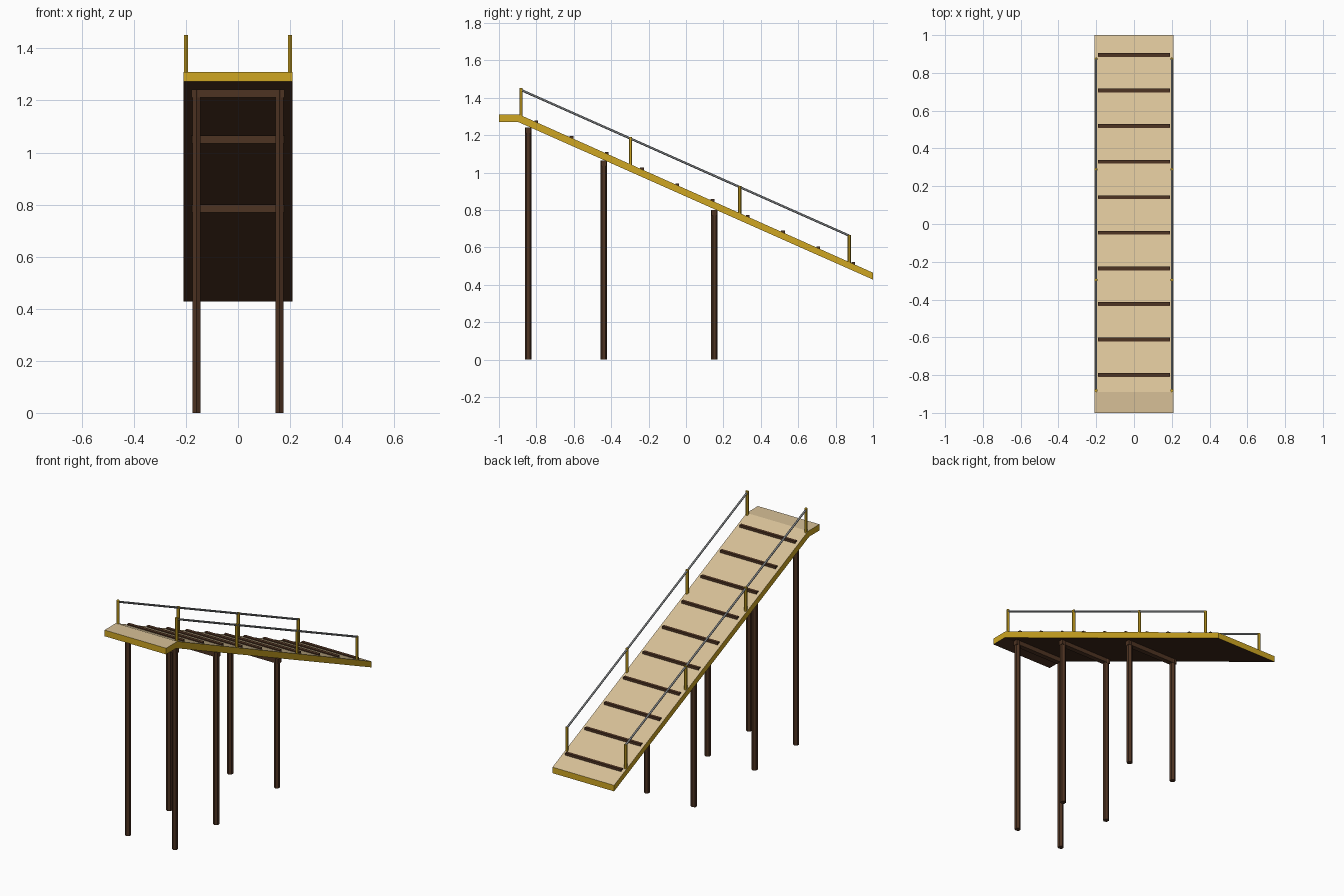
import bpy, bmesh, math
from mathutils import Vector

if "Cube" in bpy.data.objects:
    bpy.data.objects.remove(bpy.data.objects["Cube"])


def mat(name, c):
    m = bpy.data.materials.new(name)
    m.diffuse_color = (*c, 1)
    m.use_nodes = True
    m.node_tree.nodes["Principled BSDF"].inputs["Base Color"].default_value = m.diffuse_color
    return m


TAN = mat("tan planks", (0.68, 0.53, 0.31))
YELLOW = mat("yellow paint", (0.62, 0.38, 0.016))
BROWN = mat("dark brown wood", (0.075, 0.033, 0.016))
GREY = mat("grey metal", (0.36, 0.38, 0.39))


def finish(name, bm, mats):
    bmesh.ops.recalc_face_normals(bm, faces=bm.faces)
    me = bpy.data.meshes.new(name)
    bm.to_mesh(me)
    bm.free()
    for m in mats:
        me.materials.append(m)
    ob = bpy.data.objects.new(name, me)
    bpy.context.collection.objects.link(ob)
    return ob


def box(name, loc, size, m):
    bm = bmesh.new()
    bmesh.ops.create_cube(bm, size=1)
    for v in bm.verts:
        v.co = Vector(a * b for a, b in zip(v.co, size)) + Vector(loc)
    return finish(name, bm, [m])


def rod(name, a, b, r, m):
    """Six-sided rod from a to b, corners facing along y when upright."""
    a, b = Vector(a), Vector(b)
    d = (b - a).normalized()
    side = Vector((1, 0, 0))
    up = d.cross(side)
    bm = bmesh.new()
    rings = []
    for p in (a, b):
        rings.append([bm.verts.new(p + r * (math.sin(t) * side + math.cos(t) * up))
                      for t in (i * math.pi / 3 for i in range(6))])
    for i in range(6):
        j = (i + 1) % 6
        bm.faces.new((rings[0][i], rings[0][j], rings[1][j], rings[1][i]))
    bm.faces.new(rings[0])
    bm.faces.new(rings[1])
    return finish(name, bm, [m])


def deck_z(y):
    return 1.31 - max(0, y + 0.89) * 0.447


# sloping deck with short flat landing: tan top, yellow edges, brown underside
profile = [(-1, 1.31), (-0.89, 1.31), (1, 0.465), (1, 0.428), (-0.9, 1.272), (-1, 1.272)]
bm = bmesh.new()
L, R = [[bm.verts.new((x, y, z)) for y, z in profile] for x in (-0.21, 0.21)]
bm.faces.new(L)
bm.faces.new(R)
for i in range(6):
    j = (i + 1) % 6
    bm.faces.new((L[i], L[j], R[j], R[i]))
bmesh.ops.recalc_face_normals(bm, faces=bm.faces)
for f in bm.faces:
    f.material_index = 0 if f.normal.z > 0.5 else 2 if f.normal.z < -0.5 else 1
finish("ramp_deck", bm, [TAN, YELLOW, BROWN])

# foot slats across the ramp
for i in range(10):
    y = -0.80 + i * 0.1883
    box(f"foot_slat_{i}", (0, y, deck_z(y)), (0.38, 0.02, 0.02), BROWN)

# leg pairs with cross beams
for i, (y, top) in enumerate([(-0.843, 1.242), (-0.44, 1.065), (0.152, 0.80)]):
    for s in (-1, 1):
        rod(f"leg_{i}_{s}", (s * 0.16, y, 0), (s * 0.16, y, top), 0.0175, BROWN)
    box(f"cross_beam_{i}", (0, y, top - 0.015), (0.356, 0.03, 0.03), BROWN)

# railing posts and handrails
for s in (-1, 1):
    for i in range(4):
        y = -0.882 + i * 0.585
        z = deck_z(y)
        rod(f"rail_post_{i}_{s}", (s * 0.2, y, z - 0.02), (s * 0.2, y, z + 0.145), 0.009, YELLOW)
    rod(f"handrail_{s}", (s * 0.2, -0.882, 1.442), (s * 0.2, 0.873, 0.663), 0.006, GREY)
